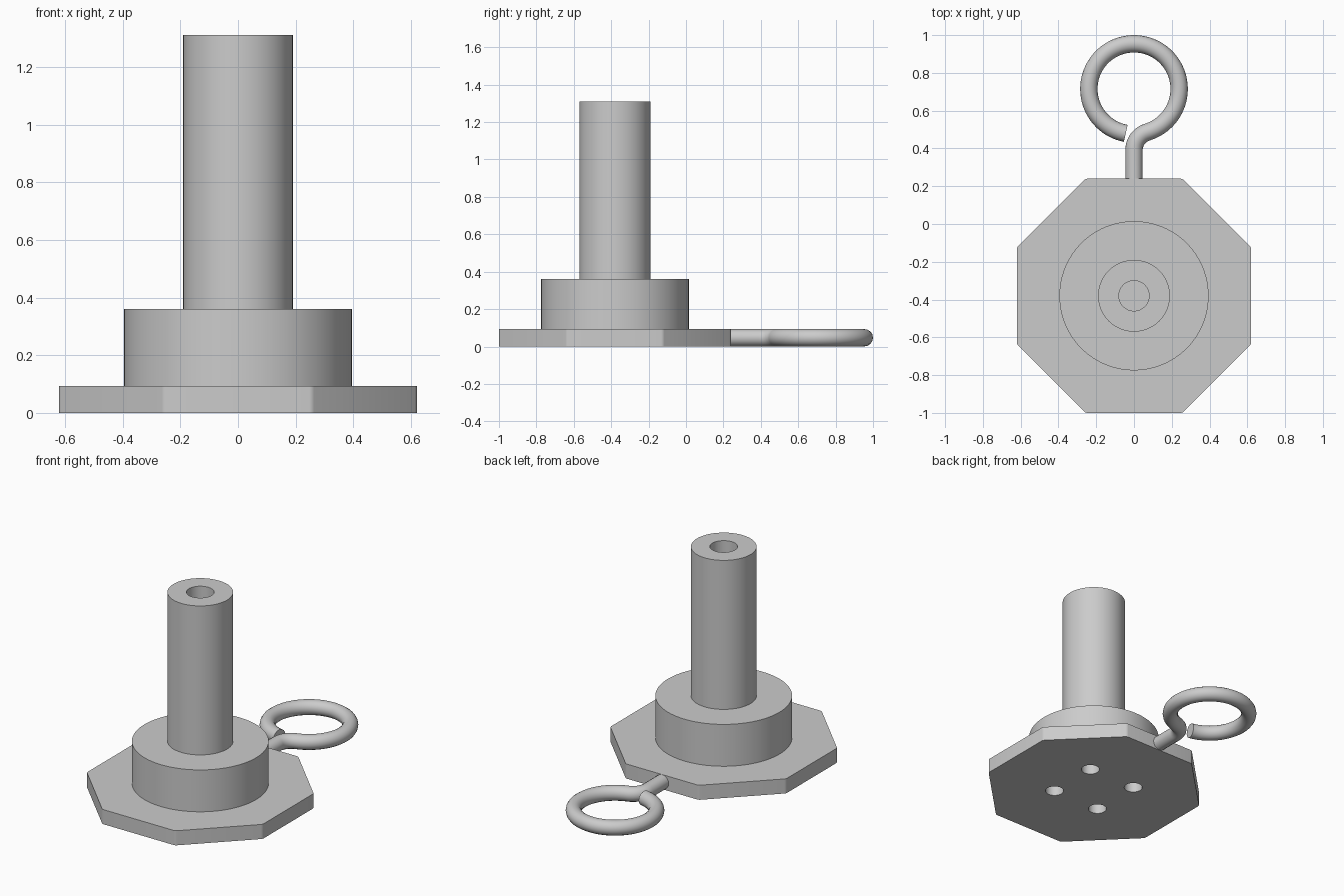
import bpy, bmesh, math
from mathutils import Vector

cube = bpy.data.objects.get("Cube")
if cube:
    bpy.data.objects.remove(cube, do_unlink=True)

CY = -0.38              # axis of the stand in y
PLATE, COLLAR, TOP = 0.093, 0.36, 1.31

grey = bpy.data.materials.new("plain grey")
grey.use_nodes = True
COLOUR = (0.6, 0.6, 0.6, 1)
grey.diffuse_color = COLOUR
grey.node_tree.nodes["Principled BSDF"].inputs["Base Color"].default_value = COLOUR


def activate(obj):
    bpy.ops.object.select_all(action='DESELECT')
    obj.select_set(True)
    bpy.context.view_layer.objects.active = obj


def cylinder(name, radius, z0, z1, x=0, y=CY, sides=96, turn=0):
    bpy.ops.mesh.primitive_cylinder_add(vertices=sides, radius=radius, depth=z1 - z0,
                                        location=(x, y, (z0 + z1) / 2), rotation=(0, 0, turn))
    obj = bpy.context.object
    obj.name = name
    obj.data.materials.append(grey)
    return obj


def drill(obj, cutter):
    activate(obj)
    mod = obj.modifiers.new("drill", 'BOOLEAN')
    mod.operation, mod.solver, mod.object = 'DIFFERENCE', 'EXACT', cutter
    bpy.ops.object.modifier_apply(modifier=mod.name)
    bpy.data.objects.remove(cutter, do_unlink=True)


def smooth(obj):
    activate(obj)
    bpy.ops.object.shade_smooth_by_angle(angle=math.radians(30))


# Octagonal base plate with slightly eased corners
plate = cylinder("base_plate", 0.62 / math.cos(math.pi / 8), 0, PLATE,
                 sides=8, turn=math.pi / 8)
bm = bmesh.new()
bm.from_mesh(plate.data)
uprights = [e for e in bm.edges if abs(e.verts[0].co.z - e.verts[1].co.z) > 0.01]
bmesh.ops.bevel(bm, geom=uprights, offset=0.01, segments=3, profile=0.5, affect='EDGES')
bm.to_mesh(plate.data)
bm.free()

# Four screw holes in the underside, closed above by the collar
for sx in (-1, 1):
    for sy in (-1, 1):
        drill(plate, cylinder("screw_hole", 0.055, -0.1, PLATE + 0.1,
                              sx * 0.17, CY + sy * 0.17, sides=48))
smooth(plate)

# Collar and bored post
smooth(cylinder("collar", 0.395, PLATE, COLLAR))
post = cylinder("post", 0.19, COLLAR, TOP)
drill(post, cylinder("bore", 0.08, COLLAR - 0.1, TOP + 0.1, sides=64))
smooth(post)

# Eye hook: straight shank, short bend, then an almost closed ring
RING, BEND, WIRE = 0.239, 0.1, 0.046
ring_centre = Vector((0, 0.715))
bend_centre = Vector((BEND, 0.715 - math.sqrt((RING + BEND) ** 2 - BEND ** 2)))


def arc(centre, radius, start, end, steps):
    for i in range(steps + 1):
        a = start + (end - start) * i / steps
        yield centre + radius * Vector((math.cos(a), math.sin(a)))


to_ring = ring_centre - bend_centre
join = math.atan2(to_ring.y, to_ring.x)
path = [Vector((0, 0.2))]
path += arc(bend_centre, BEND, math.pi, join, 12)
path += list(arc(ring_centre, RING, join - math.pi, math.radians(259.5), 80))[1:]

curve = bpy.data.curves.new("eye_hook", 'CURVE')
curve.dimensions = '3D'
curve.bevel_depth = WIRE
curve.bevel_resolution = 6
curve.use_fill_caps = True
spline = curve.splines.new('POLY')
spline.points.add(len(path) - 1)
for point, p in zip(spline.points, path):
    point.co = (p.x, p.y, WIRE + 0.001, 1)
hook = bpy.data.objects.new("eye_hook", curve)
bpy.context.collection.objects.link(hook)
curve.materials.append(grey)
activate(hook)
bpy.ops.object.convert(target='MESH')
smooth(bpy.context.object)
